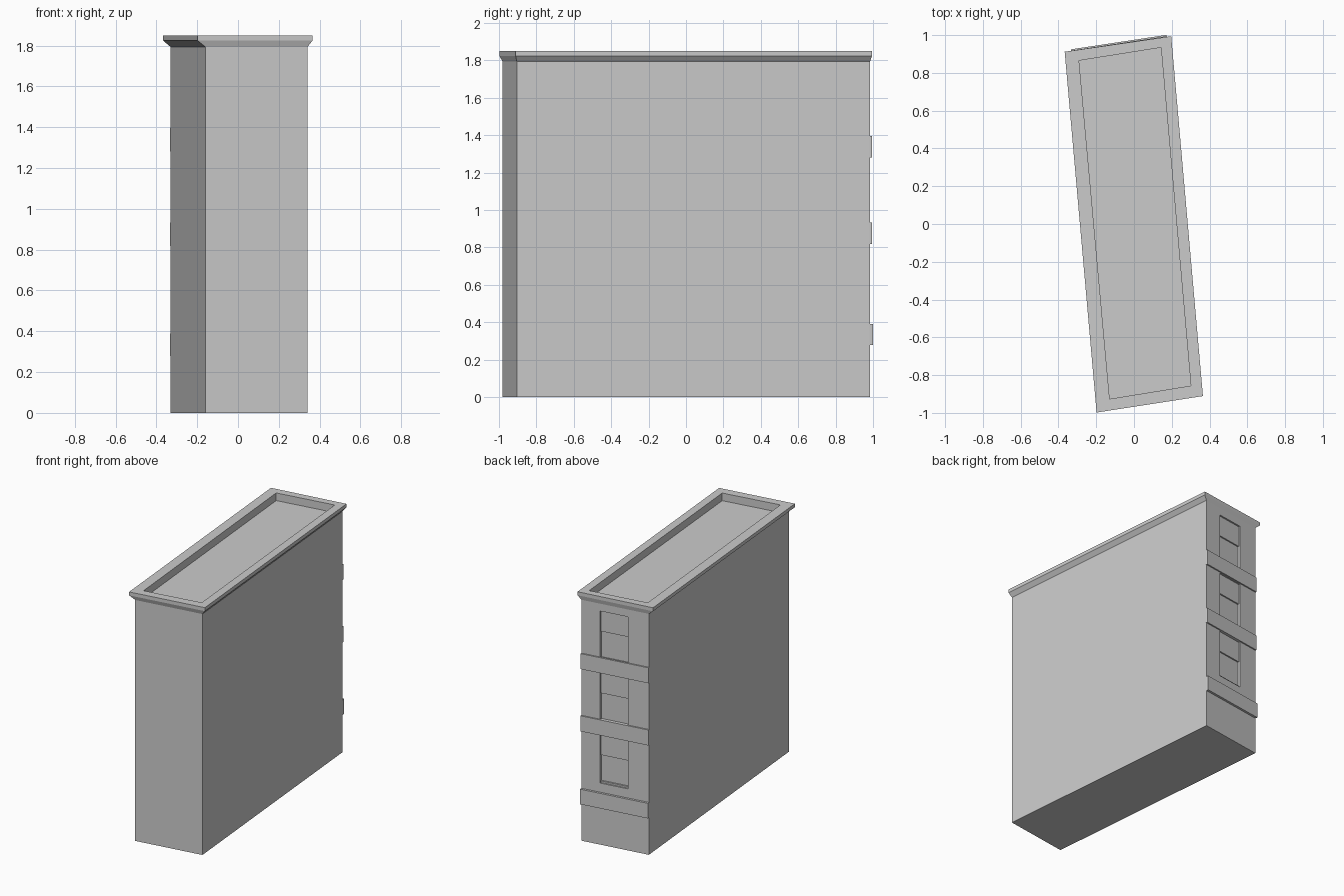
import bpy
from mathutils import Vector

if "Cube" in bpy.data.objects:
    bpy.data.objects.remove(bpy.data.objects["Cube"])

# plan outlines, counter-clockwise: front left, front right, back right, back left
BODY = [(-0.16, -0.98), (0.34, -0.904), (0.173, 0.984), (-0.33, 0.908)]
OUTER = [(-0.198, -0.998), (0.365, -0.911), (0.197, 0.994), (-0.367, 0.912)]
INNER = [(-0.129, -0.926), (0.301, -0.856), (0.143, 0.934), (-0.291, 0.865)]
ROOF = 1.793


def mesh_object(name, verts, faces):
    mesh = bpy.data.meshes.new(name)
    mesh.from_pydata(verts, [], faces)
    obj = bpy.data.objects.new(name, mesh)
    bpy.context.collection.objects.link(obj)
    return obj


def ring_faces(a, b):
    return [(a + i, a + (i + 1) % 4, b + (i + 1) % 4, b + i) for i in range(4)]


def prism(name, plan, z0, z1):
    verts = [(x, y, z) for z in (z0, z1) for x, y in plan]
    return mesh_object(name, verts, [(3, 2, 1, 0), (4, 5, 6, 7)] + ring_faces(0, 4))


# box placed on the back wall: t runs along the wall, d is the distance outwards
START, END = Vector(BODY[2]), Vector(BODY[3])
ALONG = END - START
OUT = Vector((ALONG.y, -ALONG.x)).normalized()


def wall_box(name, t0, t1, d0, d1, z0, z1):
    plan = [START + ALONG * t + OUT * d
            for t, d in ((t0, d0), (t0, d1), (t1, d1), (t1, d0))]
    return prism(name, [tuple(p) for p in plan], z0, z1)


body = prism("building_body", BODY, 0, ROOF)

# cornice: sloped underside, vertical lip, flat rim and parapet down to the roof
loops = [(BODY, ROOF), (OUTER, 1.824), (OUTER, 1.85), (INNER, 1.85), (INNER, ROOF)]
verts = [(x, y, z) for plan, z in loops for x, y in plan]
faces = [f for i in range(5) for f in ring_faces(i * 4, (i + 1) % 5 * 4)]
mesh_object("cornice", verts, faces)

# sash windows: recessed opening, lower sash set deeper than the upper
T0, T1 = 0.28, 0.69
for i, top in enumerate((0.818, 1.278, 1.738)):
    bottom, mid = top - 0.36, top - 0.155
    cutter = wall_box(f"window_cutter_{i}", T0, T1, -0.03, 0.03, bottom, top)
    cutter.hide_render = True
    cutter.hide_viewport = True
    cut = body.modifiers.new("window_opening", 'BOOLEAN')
    cut.operation = 'DIFFERENCE'
    cut.solver = 'EXACT'
    cut.object = cutter
    wall_box(f"upper_sash_{i}", T0, T1, -0.04, -0.012, mid, top)
    wall_box(f"lower_sash_{i}", T0, T1, -0.04, -0.022, bottom, mid)
    wall_box(f"window_sill_{i}", T0, T1, -0.04, -0.01, bottom, bottom + 0.012)

# projecting bands under the windows
for i, (z0, z1, d) in enumerate(((0.278, 0.39, 0.017), (0.818, 0.933, 0.01),
                                 (1.281, 1.396, 0.01))):
    wall_box(f"wall_band_{i}", -0.003, 1.003, -0.005, d, z0, z1)
